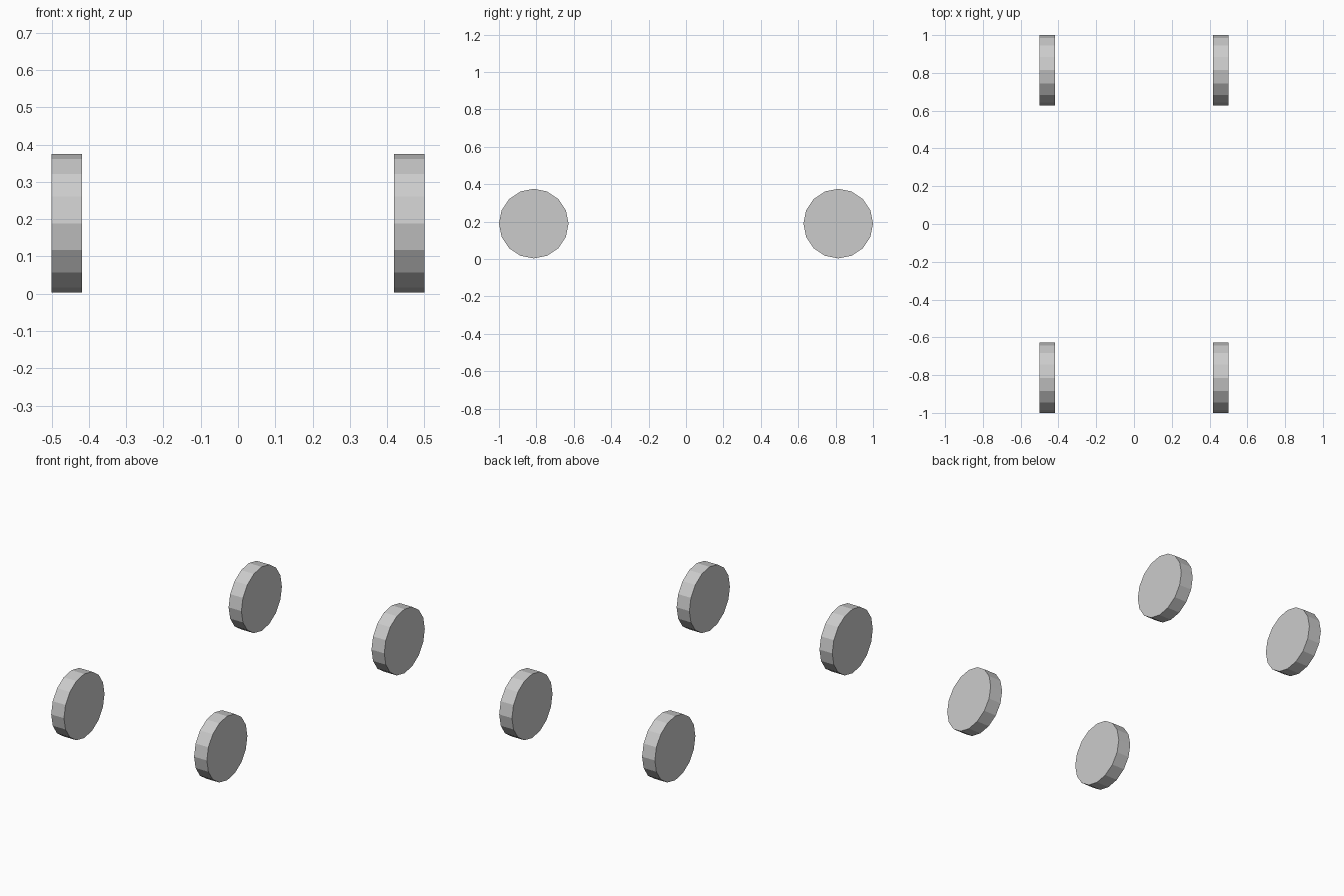
import bpy
import math

if "Cube" in bpy.data.objects:
    bpy.data.objects.remove(bpy.data.objects["Cube"])

RADIUS, WIDTH = 0.186, 0.082
AXLE_X, AXLE_Y, AXLE_Z = 0.459, 0.814, 0.189


def wheel(name, x, y):
    # Flat-shaded 16-sided disc, axle along x, vertices at top and bottom
    bpy.ops.mesh.primitive_cylinder_add(
        vertices=16, radius=RADIUS, depth=WIDTH,
        location=(x, y, AXLE_Z), rotation=(0, math.pi / 2, 0))
    bpy.context.object.name = name


# Four wheels, one at each corner
for end, sy in (("front", -1), ("rear", 1)):
    for side, sx in (("left", -1), ("right", 1)):
        wheel(f"{end}_{side}_wheel", sx * AXLE_X, sy * AXLE_Y)
